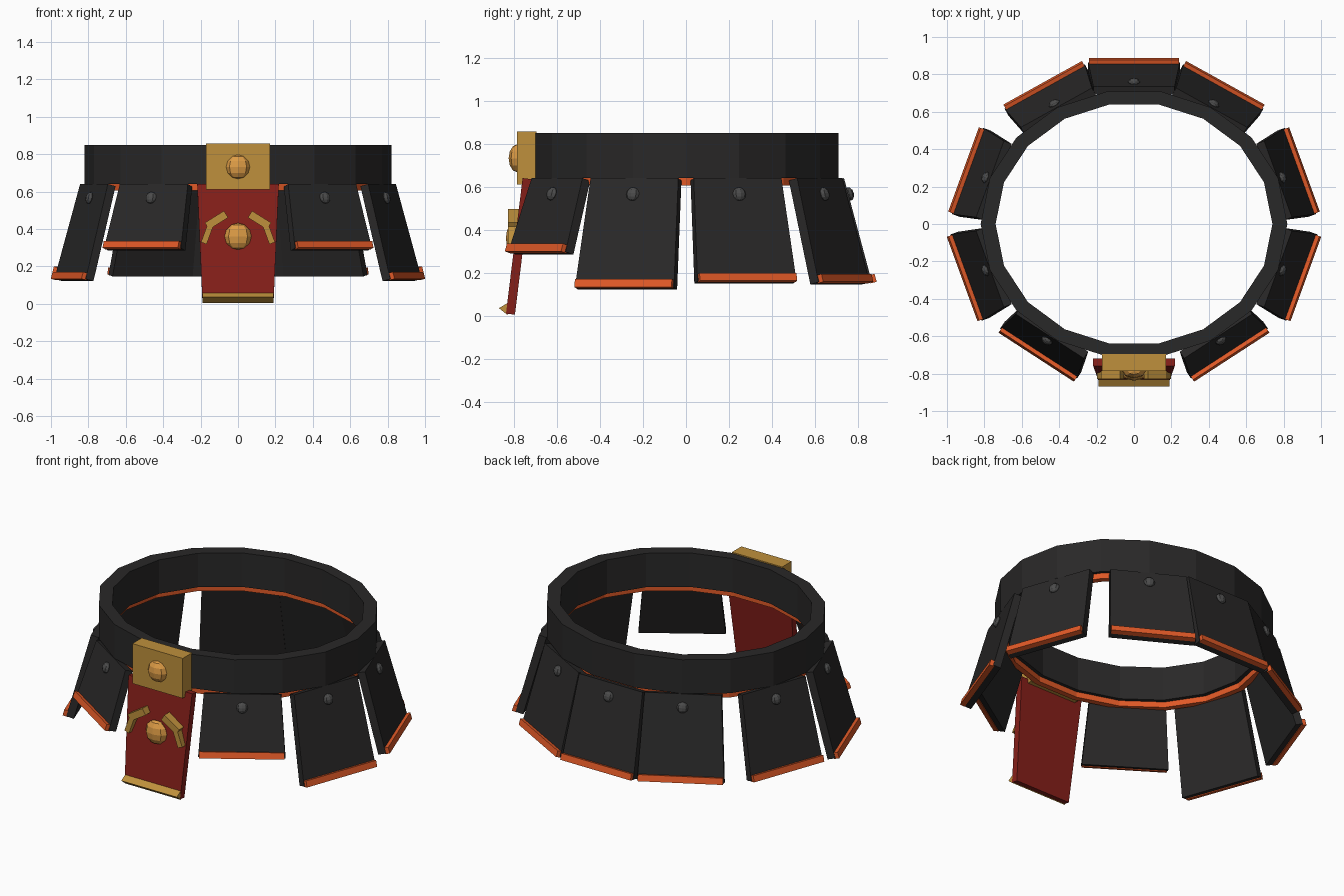
import bpy, bmesh
from math import sin, cos, pi, radians
from mathutils import Matrix, Vector

if "Cube" in bpy.data.objects:
    bpy.data.objects.remove(bpy.data.objects["Cube"])


def material(name, r, g, b):
    m = bpy.data.materials.new(name)
    m.diffuse_color = (r, g, b, 1)
    m.use_nodes = True
    m.node_tree.nodes["Principled BSDF"].inputs["Base Color"].default_value = m.diffuse_color
    return m


BLACK = material("black_leather", 0.022, 0.021, 0.021)
STEEL = material("dark_steel", 0.07, 0.07, 0.07)
ORANGE = material("orange_trim", 0.75, 0.1, 0.02)
RED = material("red_cloth", 0.24, 0.014, 0.01)
GOLD = material("gold", 0.52, 0.28, 0.045)
BRIGHT = material("bright_gold", 0.72, 0.33, 0.06)


def finish(name, bm, mat, mtx=Matrix()):
    bm.transform(mtx)
    bmesh.ops.recalc_face_normals(bm, faces=bm.faces)
    me = bpy.data.meshes.new(name)
    bm.to_mesh(me)
    bm.free()
    me.materials.append(mat)
    ob = bpy.data.objects.new(name, me)
    bpy.context.collection.objects.link(ob)
    return ob


# local frame: x = tangent, y = outward, z = up along the tilted panel
def frame(x, y, z, ang, tilt):
    a = radians(ang)
    return (Matrix.Translation((x, y, z)) @ Matrix.Rotation(a - pi / 2, 4, 'Z')
            @ Matrix.Rotation(radians(tilt), 4, 'X'))


def slab(name, outline, d0, d1, mat, mtx=Matrix()):
    """Outline in local x/z, thickness from d0 to d1 in local y."""
    bm = bmesh.new()
    f = bm.faces.new([bm.verts.new((x, d0, z)) for x, z in outline])
    ext = bmesh.ops.extrude_face_region(bm, geom=[f])['geom']
    for v in ext:
        if isinstance(v, bmesh.types.BMVert):
            v.co.y = d1
    return finish(name, bm, mat, mtx)


def rect(w, z0, z1):
    return [(-w, z0), (w, z0), (w, z1), (-w, z1)]


def stud(name, r, depth, mat, mtx):
    bm = bmesh.new()
    bmesh.ops.create_uvsphere(bm, u_segments=8, v_segments=6, radius=1)
    return finish(name, bm, mat, mtx @ Matrix.Diagonal((r, depth, r, 1)))


def ring(name, outer, inner, z0, z1, mat, n=18):
    bm = bmesh.new()
    rows = [[bm.verts.new((rx * cos(2 * pi * i / n), ry * sin(2 * pi * i / n), z)) for i in range(n)]
            for (rx, ry), z in ((outer, z0), (outer, z1), (inner, z1), (inner, z0))]
    for k in range(4):
        a, b = rows[k], rows[(k + 1) % 4]
        for i in range(n):
            j = (i + 1) % n
            bm.faces.new((a[i], a[j], b[j], b[i]))
    return finish(name, bm, mat)


# belt and the thin orange band below it
ring("belt", (0.82, 0.72), (0.74, 0.65), 0.64, 0.85, BLACK)
ring("belt_lower_band", (0.80, 0.705), (0.765, 0.67), 0.605, 0.645, ORANGE)


# armoured skirt plates with trim and rivet
def plate(name, x, y, ang, tilt, length):
    m = frame(x, y, 0.64, ang, tilt)
    slab(name, [(-0.245, -length), (0.245, -length), (0.217, 0), (-0.217, 0)], -0.045, 0, BLACK, m)
    slab(name + "_trim", rect(0.24, -length - 0.005, -length + 0.033), -0.008, 0.022, ORANGE, m)
    stud(name + "_rivet", 0.032, 0.022, STEEL, m @ Matrix.Translation((0, 0.004, -0.078)))


plate("back_plate", 0, 0.735, 90, 15, 0.50)
for side, s in (("right", 1), ("left", -1)):
    for part, x, y, ang, tilt, length in (
            ("front_plate", 0.45, -0.60, -57, 18, 0.36),
            ("side_front_plate", 0.77, -0.24, -20, 15, 0.525),
            ("side_back_plate", 0.77, 0.24, 20, 15, 0.495),
            ("back_side_plate", 0.415, 0.622, 61, 15, 0.50)):
        plate(f"{side}_{part}", s * x, y, ang if s > 0 else 180 - ang, tilt, length)

# front cloth hanging from the belt
cm = frame(0, -0.76, 0.64, -90, 7)
slab("front_cloth", [(-0.19, -0.635), (0.19, -0.635), (0.218, 0), (-0.218, 0)], -0.042, 0, RED, cm)

# wedge-shaped gold hem
bm = bmesh.new()
ends = [[bm.verts.new((x, y, z)) for y, z in ((-0.82, 0.065), (-0.87, 0.035), (-0.83, 0.003))]
        for x in (-0.19, 0.19)]
bm.faces.new(ends[0])
bm.faces.new(ends[1])
for i in range(3):
    j = (i + 1) % 3
    bm.faces.new((ends[0][i], ends[0][j], ends[1][j], ends[1][i]))
finish("cloth_hem", bm, GOLD)

# buckle and round bosses
slab("buckle", rect(0.172, 0.61, 0.857), -0.787, -0.695, GOLD)
stud("buckle_boss", 0.065, 0.04, BRIGHT, Matrix.Translation((0, -0.785, 0.732)))
stud("cloth_boss", 0.072, 0.04, BRIGHT, Matrix.Translation((0, -0.798, 0.36)))

# hooked ornament bars either side of the cloth boss
for side, s in (("right", 1), ("left", -1)):
    for part, x, z, ang, ln, th in (("upper", 0.115, 0.447, -32, 0.06, 0.021),
                                    ("lower", 0.163, 0.378, -70, 0.058, 0.016)):
        m = (Matrix.Translation((s * x, -0.80, z))
             @ Matrix.Rotation(-radians(s * ang), 4, 'Y'))
        slab(f"{side}_{part}_ornament", rect(ln, -th, th), -0.028, 0.025, GOLD, m)
